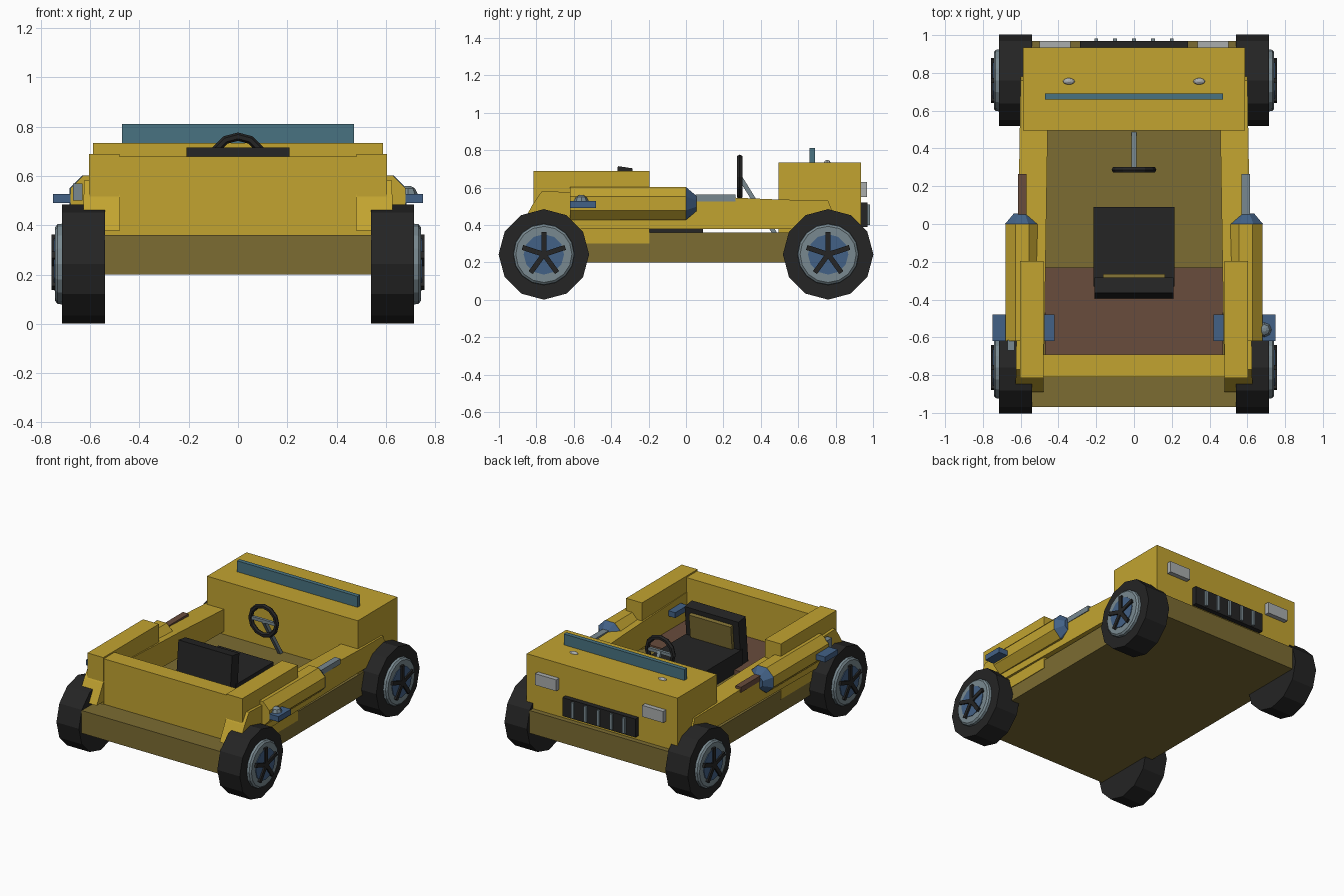
import bpy, math
from mathutils import Vector, Matrix

if "Cube" in bpy.data.objects:
    bpy.data.objects.remove(bpy.data.objects["Cube"])


def mat(name, r, g, b):
    m = bpy.data.materials.new(name)
    m.diffuse_color = (r, g, b, 1)
    m.use_nodes = True
    m.node_tree.nodes["Principled BSDF"].inputs["Base Color"].default_value = m.diffuse_color
    return m


YELLOW = mat("body_yellow", 0.54, 0.37, 0.03)
OLIVE = mat("chassis_olive", 0.20, 0.15, 0.032)
BLACK = mat("rubber_black", 0.018, 0.018, 0.018)
GRAY = mat("steel_gray", 0.19, 0.25, 0.28)
LIGHT = mat("lamp_gray", 0.40, 0.42, 0.42)
BLUE = mat("metal_blue", 0.055, 0.12, 0.24)
TEAL = mat("glass_teal", 0.065, 0.17, 0.22)
BROWN = mat("floor_brown", 0.14, 0.072, 0.045)


def mesh(name, verts, faces, m):
    me = bpy.data.meshes.new(name)
    me.from_pydata(verts, [], faces)
    me.materials.append(m)
    ob = bpy.data.objects.new(name, me)
    bpy.context.collection.objects.link(ob)
    return ob


def box(name, x, y, z, m):
    """Box from (min, max) ranges."""
    v = [(a, b, c) for a in x for b in y for c in z]
    f = [(0, 1, 3, 2), (4, 6, 7, 5), (0, 4, 5, 1), (2, 3, 7, 6), (0, 2, 6, 4), (1, 5, 7, 3)]
    return mesh(name, v, f, m)


def loft(name, rings, m):
    """Closed skin through equal-length rings of points."""
    n = len(rings[0])
    v = [p for r in rings for p in r]
    f = [tuple(range(n))[::-1], tuple(range(len(v) - n, len(v)))]
    for k in range(len(rings) - 1):
        for i in range(n):
            j = (i + 1) % n
            f.append((k * n + i, k * n + j, k * n + n + j, k * n + n + i))
    return mesh(name, v, f, m)


def turned(name, axis, centre, stations, n, m, phase=0.0):
    """Lathe along x or y; stations are (position along axis, radius)."""
    rings = []
    for p, r in stations:
        ring = []
        for i in range(n):
            a = phase + math.tau * i / n
            c, s = r * math.cos(a), r * math.sin(a)
            ring.append((p, centre[0] + c, centre[1] + s) if axis == 'x'
                        else (centre[0] + s, p, centre[1] + c))
        rings.append(ring)
    return loft(name, rings, m)


def rod(name, a, b, w, m):
    """Square bar between two points."""
    a, b = Vector(a), Vector(b)
    ob = box(name, (-w / 2, w / 2), (-w / 2, w / 2), (0, (b - a).length), m)
    ob.matrix_world = Matrix.Translation(a) @ (b - a).to_track_quat('Z', 'Y').to_matrix().to_4x4()
    return ob


def span(s, a, b):
    return tuple(sorted((s * a, s * b)))


# Chassis and main body
box("chassis", (-0.6, 0.6), (-0.97, 0.97), (0.20, 0.36), OLIVE)
box("rear_floor", (-0.47, 0.47), (-0.70, -0.23), (0.355, 0.39), BROWN)
box("hood", (-0.588, 0.588), (0.495, 0.935), (0.355, 0.735), YELLOW)
box("tail_panel", (-0.6, 0.6), (-0.81, -0.69), (0.355, 0.68), YELLOW)

# Windshield and hood caps
box("windshield", (-0.47, 0.47), (0.66, 0.69), (0.72, 0.812), TEAL)

# Grille
box("grille", (-0.285, 0.285), (0.93, 0.97), (0.39, 0.52), BLACK)
for i in range(-2, 3):
    box("grille_bar", (i * 0.1 - 0.01, i * 0.1 + 0.01), (0.96, 0.983), (0.40, 0.51), GRAY)

PANEL = [(-0.89, 0.38), (-0.82, 0.51), (-0.77, 0.582), (-0.62, 0.575), (0.0, 0.557),
         (0.48, 0.537), (0.76, 0.53), (0.82, 0.38)]

for s in (-1, 1):
    side = "right" if s > 0 else "left"
    # Side walls, slightly narrower toward the front
    rings = [[(s * (x - 0.016 * y), y, z) for y, z in PANEL] for x in (0.465, 0.613)]
    loft(side + "_side_wall", rings, YELLOW)
    box(side + "_rear_box", span(s, 0.48, 0.604), (-0.815, -0.195), (0.30, 0.69), YELLOW)

    # Side tank with blue nose and rod
    turned(side + "_tank", 'y', (s * 0.592, 0.515), [(-0.62, 0.095), (0.0, 0.095)], 8,
           YELLOW, math.pi / 8)
    turned(side + "_tank_nose", 'y', (s * 0.595, 0.515), [(0.0, 0.095), (0.055, 0.045)], 8,
           BLUE, math.pi / 8)
    box(side + "_tank_rod", span(s, 0.57, 0.615), (0.05, 0.265), (0.525, 0.563),
        GRAY if s > 0 else BROWN)

    # Cross bracket through the wall
    box(side + "_bracket", span(s, 0.42, 0.75), (-0.62, -0.48), (0.49, 0.528), BLUE)

    # Headlight and cap
    box(side + "_headlight", span(s, 0.335, 0.50), (0.93, 0.968), (0.55, 0.63), LIGHT)
    cap = []
    for r, z in ((0.036, 0.73), (0.026, 0.742), (0.008, 0.748)):
        cap.append([(s * 0.345 + r * math.cos(math.tau * i / 10),
                     0.755 + 0.55 * r * math.sin(math.tau * i / 10), z) for i in range(10)])
    loft(side + "_hood_cap", cap, LIGHT)

    # Wheels with rim, hub and five spokes
    for y in (-0.76, 0.76):
        c = (y, 0.243)
        turned("tire", 'x', c, [(s * 0.54, 0.242), (s * 0.715, 0.242)], 12, BLACK)
        turned("rim", 'x', c, [(s * 0.70, 0.165), (s * 0.732, 0.162), (s * 0.742, 0.150)],
               16, GRAY)
        turned("hub", 'x', c, [(s * 0.71, 0.108), (s * 0.747, 0.108)], 12, BLUE)
        for k in range(5):
            a = math.tau * k / 5
            rod("spoke", (s * 0.744, y, 0.243),
                (s * 0.744, y + 0.12 * math.sin(a), 0.243 + 0.12 * math.cos(a)), 0.027, BLACK)

# Small fittings on the brackets
box("left_pipe", (-0.67, -0.632), (-0.67, -0.615), (0.50, 0.57), GRAY)
loft("right_knob", [[(0.69 + r * math.cos(math.tau * i / 8), -0.56 + r * math.sin(math.tau * i / 8), z)
                     for i in range(8)] for r, z in ((0.04, 0.525), (0.028, 0.55), (0.01, 0.56))], GRAY)

# Seat: cushion, leaning backrest and front panel
box("seat_cushion", (-0.215, 0.215), (-0.33, 0.09), (0.36, 0.50), BLACK)


def leaning(name, w, y0, y1, z0, z1, m):
    lean = lambda z: 0.09 * (z - 0.71)
    prof = [(y0 + lean(z0), z0), (y1 + lean(z0), z0),
            (y1 + lean(z1), z1 - 0.012), (y0 + lean(z1), z1)]
    loft(name, [[(x, y, z) for y, z in prof] for x in (-w, w)], m)


leaning("seat_back", 0.21, -0.365, -0.285, 0.36, 0.715, BLACK)
leaning("seat_back_panel", 0.163, -0.30, -0.262, 0.50, 0.675, OLIVE)

# Steering wheel, cross spoke and column
bpy.ops.mesh.primitive_torus_add(major_segments=12, minor_segments=6, major_radius=0.102,
                                 minor_radius=0.017, location=(0, 0.287, 0.658),
                                 rotation=(math.pi / 2, 0, 0))
bpy.context.object.name = "steering_wheel"
bpy.context.object.data.materials.append(BLACK)
box("steering_spoke", (-0.09, 0.09), (0.277, 0.297), (0.647, 0.669), GRAY)
rod("steering_column", (0, 0.287, 0.658), (0, 0.478, 0.35), 0.024, GRAY)
